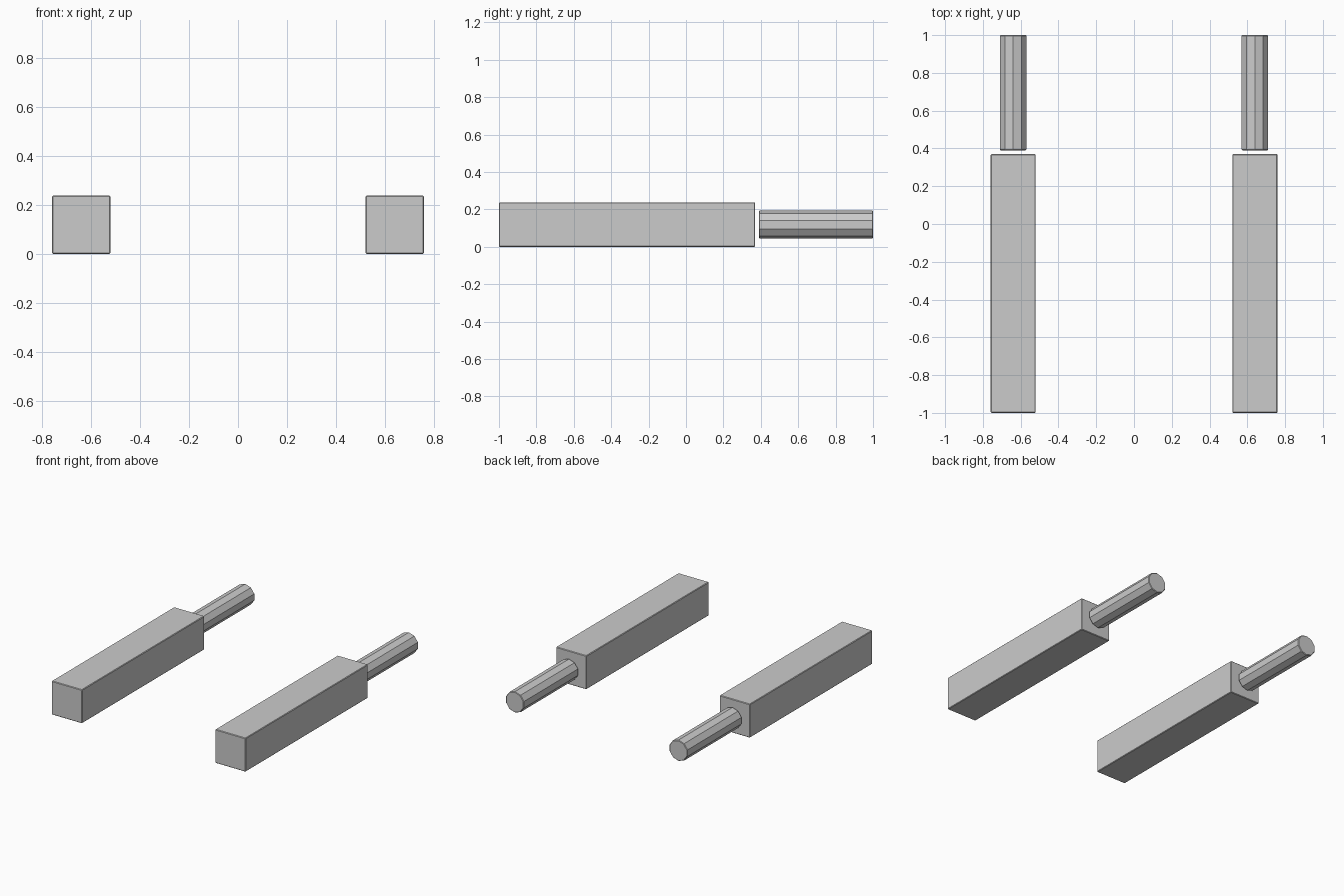
import bpy
from math import pi

if "Cube" in bpy.data.objects:
    bpy.data.objects.remove(bpy.data.objects["Cube"])

BLOCK = 0.238          # block width and height
Y0, Y1 = -1.0, 0.37    # block ends
P0, P1 = 0.39, 1.0     # peg ends
X, Z = 0.64, BLOCK / 2


def finish(name):
    """Name the part and give it a hairline chamfer."""
    obj = bpy.context.object
    obj.name = name
    bpy.ops.object.transform_apply(location=False, rotation=True, scale=True)
    bevel = obj.modifiers.new("chamfer", 'BEVEL')
    bevel.width = 0.004
    bevel.segments = 1
    bevel.limit_method = 'ANGLE'
    bevel.angle_limit = pi / 3


for side, sign in (("left", -1), ("right", 1)):
    # Long square block
    bpy.ops.mesh.primitive_cube_add(size=1, location=(sign * X, (Y0 + Y1) / 2, Z))
    bpy.context.object.scale = (BLOCK, Y1 - Y0, BLOCK)
    finish(side + "_block")

    # Ten-sided peg behind the block, one corner pointing up
    bpy.ops.mesh.primitive_cylinder_add(
        vertices=10, radius=0.074, depth=P1 - P0,
        location=(sign * X, (P0 + P1) / 2, Z), rotation=(pi / 2, 0, 0))
    finish(side + "_peg")
